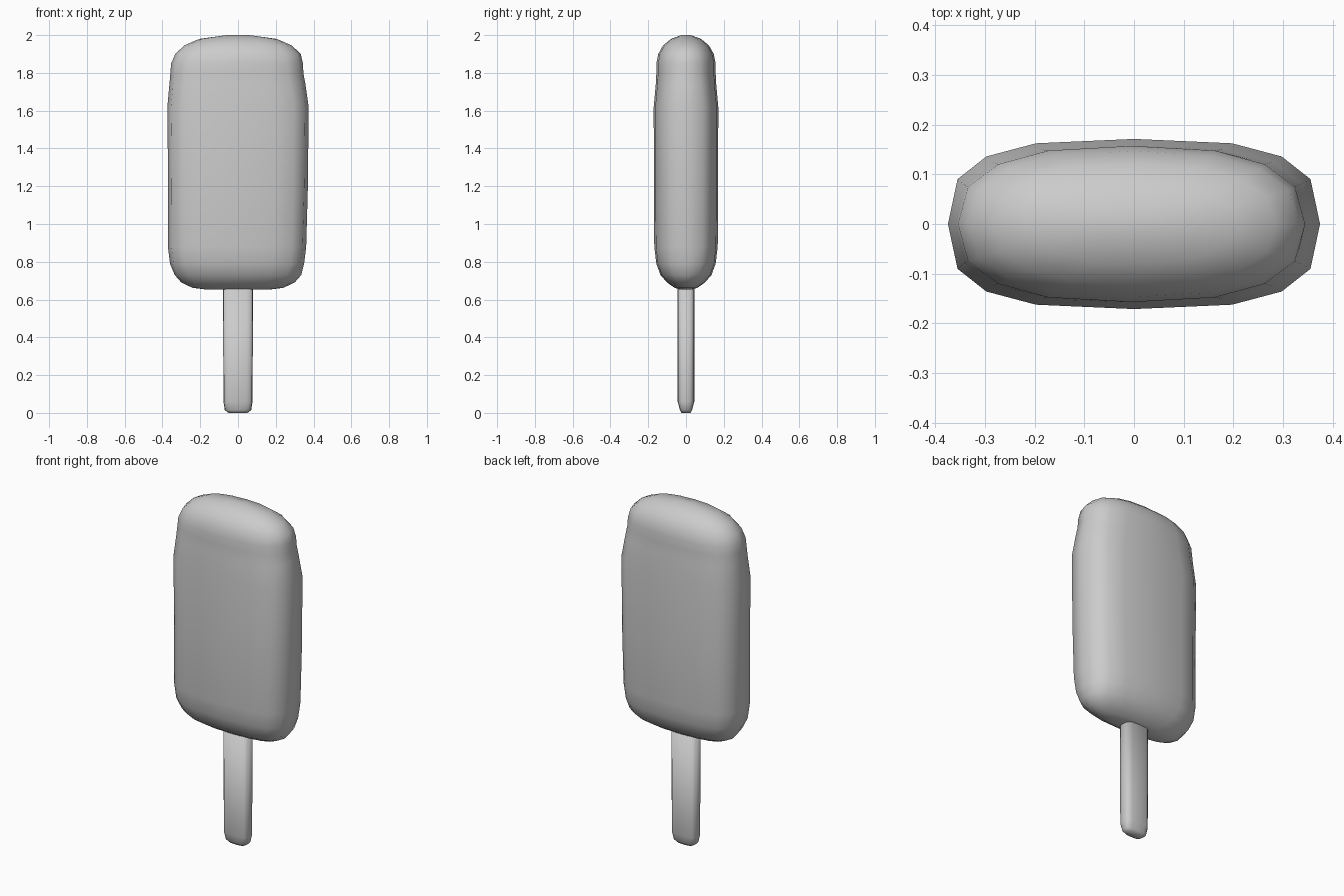
import bpy, bmesh
from math import cos, sin, pi, copysign

cube = bpy.data.objects.get("Cube")
if cube:
    bpy.data.objects.remove(cube, do_unlink=True)

grey = bpy.data.materials.new("light grey")
grey.use_nodes = True
grey.diffuse_color = (0.6, 0.6, 0.6, 1)
grey.node_tree.nodes["Principled BSDF"].inputs["Base Color"].default_value = (0.6, 0.6, 0.6, 1)


def squash(v, n):
    return copysign(abs(v) ** (2 / n), v)


def loft(name, rings, sides):
    """Skin rounded-rectangle rings given as (z, x shift, half width, half depth, squareness)."""
    bm = bmesh.new()
    loops = []
    for z, shift, hx, hy, n in rings:
        angles = [2 * pi * i / sides for i in range(sides)]
        loops.append([bm.verts.new((shift + hx * squash(cos(a), n), hy * squash(sin(a), n), z))
                      for a in angles])
    for low, high in zip(loops, loops[1:]):
        for i in range(sides):
            j = (i + 1) % sides
            bm.faces.new((low[i], low[j], high[j], high[i]))
    bm.faces.new(loops[0][::-1])
    bm.faces.new(loops[-1])
    mesh = bpy.data.meshes.new(name)
    bm.to_mesh(mesh)
    bm.free()
    mesh.materials.append(grey)
    mesh.polygons.foreach_set("use_smooth", [True] * len(mesh.polygons))
    obj = bpy.data.objects.new(name, mesh)
    bpy.context.collection.objects.link(obj)
    return obj


# Frozen bar: rounded bottom, straight body, slight dip below a domed top
loft("ice_bar", [
    (0.652, 0, 0.16, 0.03, 2.2),
    (0.662, 0, 0.24, 0.06, 2.4),
    (0.69, 0, 0.30, 0.10, 2.6),
    (0.73, 0, 0.335, 0.135, 2.8),
    (0.79, -0.005, 0.355, 0.157, 3),
    (0.88, -0.005, 0.366, 0.168, 3),
    (1.20, 0, 0.37, 0.17, 3),
    (1.62, 0, 0.374, 0.171, 3),
    (1.74, -0.003, 0.36, 0.16, 2.8),
    (1.80, -0.006, 0.352, 0.157, 2.7),
    (1.85, -0.005, 0.349, 0.157, 2.6),
    (1.90, 0, 0.332, 0.147, 2.5),
    (1.945, 0, 0.285, 0.122, 2.4),
    (1.98, 0, 0.205, 0.08, 2.3),
    (2.0, 0, 0.06, 0.025, 2),
], 16)

# Flat stick with a tapered end
loft("stick", [
    (0.0, 0, 0.05, 0.024, 3),
    (0.015, 0, 0.07, 0.032, 3.5),
    (0.06, 0, 0.077, 0.044, 3.5),
    (0.72, 0, 0.08, 0.045, 3.5),
], 16)
